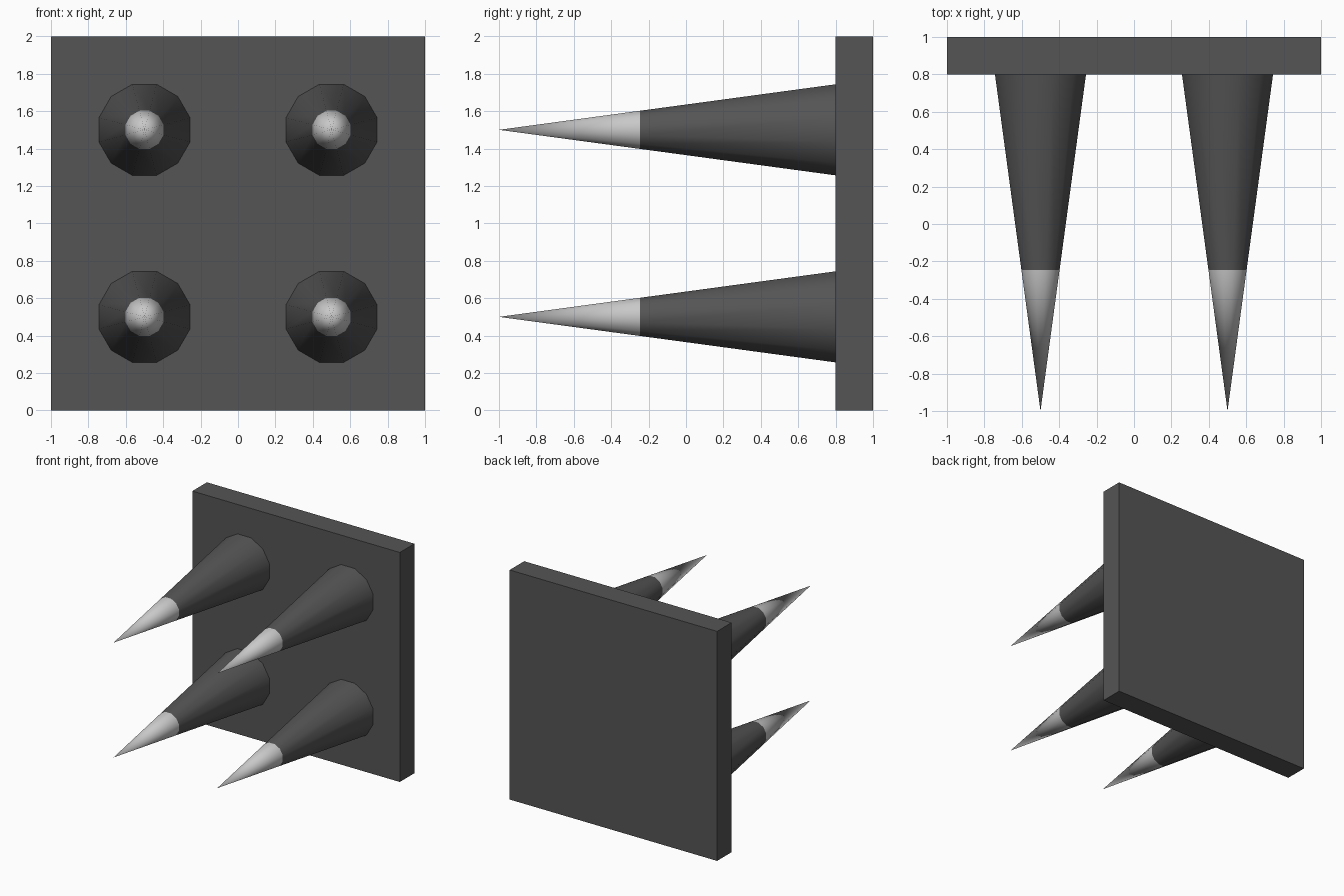
import bpy, bmesh, math
from mathutils import Matrix

if "Cube" in bpy.data.objects:
    bpy.data.objects.remove(bpy.data.objects["Cube"])

SIDES = 12
TIP_Y, JOIN_Y, PLATE_Y, BACK_Y = -1.0, -0.245, 0.8, 1.0
BASE_R = 0.252


def material(name, value):
    m = bpy.data.materials.new(name)
    m.diffuse_color = (value, value, value, 1)
    m.use_nodes = True
    m.node_tree.nodes["Principled BSDF"].inputs["Base Color"].default_value = m.diffuse_color
    return m


dark_grey = material("dark_grey", 0.09)
light_grey = material("light_grey", 0.58)


def finish(bm, name, mat):
    me = bpy.data.meshes.new(name)
    bm.to_mesh(me)
    bm.free()
    me.materials.append(mat)
    ob = bpy.data.objects.new(name, me)
    bpy.context.collection.objects.link(ob)
    return ob


def radius_at(y):
    return BASE_R * (y - TIP_Y) / (PLATE_Y - TIP_Y)


def cone_section(name, x, z, y_back, y_front, mat):
    """Open cone section pointing to -y, with flats facing the axes."""
    bm = bmesh.new()
    turn = Matrix.Rotation(math.pi / 2, 4, 'X') @ Matrix.Rotation(math.pi / SIDES, 4, 'Z')
    place = Matrix.Translation((x, (y_back + y_front) / 2, z))
    bmesh.ops.create_cone(bm, cap_ends=False, segments=SIDES,
                          radius1=radius_at(y_back), radius2=radius_at(y_front),
                          depth=y_back - y_front, matrix=place @ turn)
    bmesh.ops.remove_doubles(bm, verts=bm.verts, dist=1e-5)
    bmesh.ops.recalc_face_normals(bm, faces=bm.faces)
    for f in bm.faces:
        f.smooth = True
    finish(bm, name, mat)


# Wall plate
bm = bmesh.new()
bmesh.ops.create_cube(bm, size=1, matrix=Matrix.Translation((0, (PLATE_Y + BACK_Y) / 2, 1))
                      @ Matrix.Diagonal((2, BACK_Y - PLATE_Y, 2, 1)))
finish(bm, "wall_plate", dark_grey)

# Four spikes: dark shaft with a light tip
for side, x in (("left", -0.5), ("right", 0.5)):
    for level, z in (("lower", 0.5), ("upper", 1.5)):
        cone_section(f"spike_shaft_{level}_{side}", x, z, PLATE_Y, JOIN_Y, dark_grey)
        cone_section(f"spike_tip_{level}_{side}", x, z, JOIN_Y, TIP_Y, light_grey)
